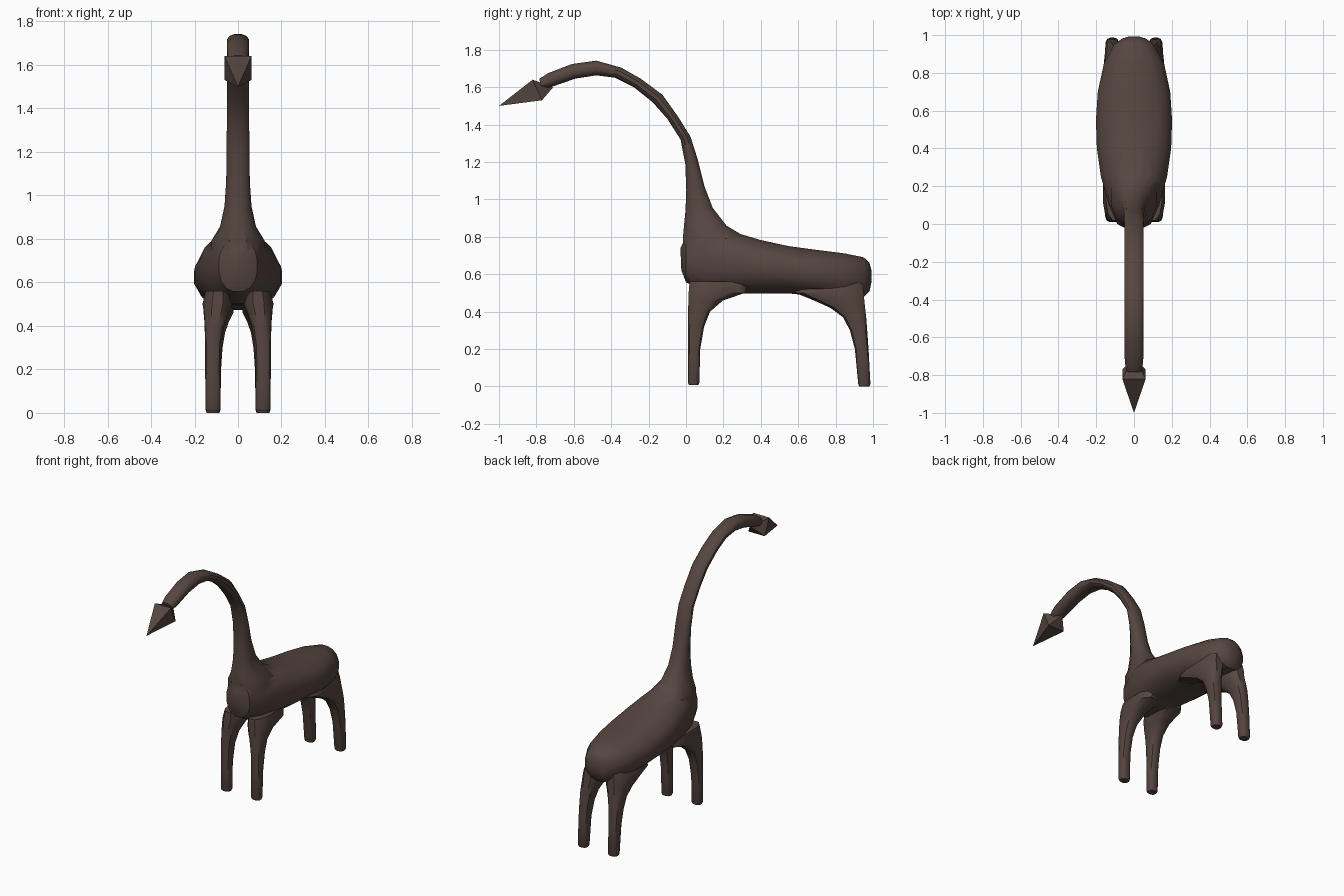
import bpy, bmesh, math
from mathutils import Vector

if "Cube" in bpy.data.objects:
    bpy.data.objects.remove(bpy.data.objects["Cube"])

brown = bpy.data.materials.new("dark brown")
brown.diffuse_color = (0.092, 0.061, 0.051, 1)
brown.use_nodes = True
brown.node_tree.nodes["Principled BSDF"].inputs["Base Color"].default_value = brown.diffuse_color


def make_object(name, bm):
    bmesh.ops.recalc_face_normals(bm, faces=bm.faces)
    mesh = bpy.data.meshes.new(name)
    bm.to_mesh(mesh)
    bm.free()
    mesh.materials.append(brown)
    obj = bpy.data.objects.new(name, mesh)
    bpy.context.collection.objects.link(obj)
    return obj


def loft(name, rings, sides, power=1.0):
    """Skin a closed tube through rings of (centre, half axis, half axis)."""
    bm = bmesh.new()
    loops = []
    for c, u, v in rings:
        loop = []
        for i in range(sides):
            t = 2 * math.pi * (i + 0.5) / sides
            cu, sv = math.cos(t), math.sin(t)
            cu = math.copysign(abs(cu) ** power, cu)
            sv = math.copysign(abs(sv) ** power, sv)
            loop.append(bm.verts.new(c + u * cu + v * sv))
        loops.append(loop)
    for a, b in zip(loops, loops[1:]):
        for i in range(sides):
            j = (i + 1) % sides
            bm.faces.new((a[i], a[j], b[j], b[i]))
    bm.faces.new(loops[0])
    bm.faces.new(loops[-1])
    return make_object(name, bm)


def side_rings(rows):
    """Rings between two side-view outline points, with a half width."""
    out = []
    for ya, za, yb, zb, w in rows:
        a, b = Vector((0, ya, za)), Vector((0, yb, zb))
        out.append(((a + b) / 2, (b - a) / 2, Vector((w, 0, 0))))
    return out


def leg_rings(rows, side):
    """Level rings given as z, inner x, outer x, front y, back y."""
    return [(Vector((side * (x0 + x1) / 2, (y0 + y1) / 2, z)),
             Vector(((x1 - x0) / 2, 0, 0)), Vector((0, (y1 - y0) / 2, 0)))
            for z, x0, x1, y0, y1 in rows]


# Barrel-shaped trunk: bottom y z, top y z, half width
body = loft("body", side_rings([
    (-.025, .62, -.03, .74, .035), (0, .555, 0, .80, .09),
    (.1, .5, .1, .85, .135), (.25, .495, .25, .83, .178),
    (.4, .495, .4, .785, .2), (.55, .495, .55, .752, .205),
    (.7, .48, .7, .732, .195), (.85, .47, .85, .713, .162),
    (.95, .475, .95, .692, .108), (.982, .51, .98, .665, .065),
    (.992, .56, .992, .62, .03)]), 16, 0.88)

# Arched neck: front y z, back y z, half width
neck = loft("neck", side_rings([
    (-.02, .70, .36, .70, .13), (-.022, .79, .33, .795, .125),
    (-.015, .85, .22, .86, .085), (-.005, .94, .145, .955, .064),
    (0, 1.05, .10, 1.07, .056), (-.005, 1.19, .065, 1.21, .054),
    (-.03, 1.32, .025, 1.335, .053), (-.10, 1.43, -.04, 1.44, .053),
    (-.18, 1.52, -.125, 1.56, .053), (-.28, 1.6, -.24, 1.645, .053),
    (-.38, 1.65, -.345, 1.705, .053), (-.48, 1.662, -.48, 1.743, .053),
    (-.59, 1.645, -.61, 1.725, .053), (-.72, 1.60, -.74, 1.675, .05),
    (-.77, 1.59, -.785, 1.645, .04)]), 12, 0.85)

# Legs flare into the belly
front = [(.008, .085, .145, .015, .067), (.02, .08, .15, .01, .072),
         (.2, .08, .152, .01, .077), (.32, .075, .153, .01, .098),
         (.4, .062, .154, .01, .13), (.46, .042, .158, .01, .20),
         (.5, .025, .165, .01, .32), (.56, .03, .15, .015, .34)]
back = [(0, .085, .145, .925, .98), (.012, .08, .15, .92, .987),
        (.2, .077, .152, .902, .977), (.3, .07, .153, .875, .97),
        (.37, .058, .154, .838, .965), (.42, .04, .156, .77, .96),
        (.46, .02, .16, .68, .957), (.5, .015, .162, .58, .955),
        (.58, .03, .13, .58, .945)]
parts = [neck]
for side, label in ((-1, "left"), (1, "right")):
    parts.append(loft(label + "_front_leg", leg_rings(front, side), 12, 0.75))
    parts.append(loft(label + "_back_leg", leg_rings(back, side), 12, 0.75))

# Weld neck and legs into one skin with the trunk
bpy.context.view_layer.objects.active = body
body.select_set(True)
for part in parts:
    mod = body.modifiers.new("weld", 'BOOLEAN')
    mod.operation = 'UNION'
    mod.solver = 'EXACT'
    mod.object = part
    bpy.ops.object.modifier_apply(modifier=mod.name)
    bpy.data.objects.remove(part)
bpy.ops.object.shade_smooth_by_angle(angle=math.radians(35))

# Pointed head: square-based spike with a short pyramid behind
bm = bmesh.new()
base = [bm.verts.new(p) for p in ((-.062, -.82, 1.64), (.062, -.82, 1.64),
                                  (.062, -.77, 1.53), (-.062, -.77, 1.53))]
for tip in ((0, -1, 1.5), (0, -.71, 1.6)):
    apex = bm.verts.new(tip)
    for i in range(4):
        bm.faces.new((base[i], base[(i + 1) % 4], apex))
make_object("head", bm)
